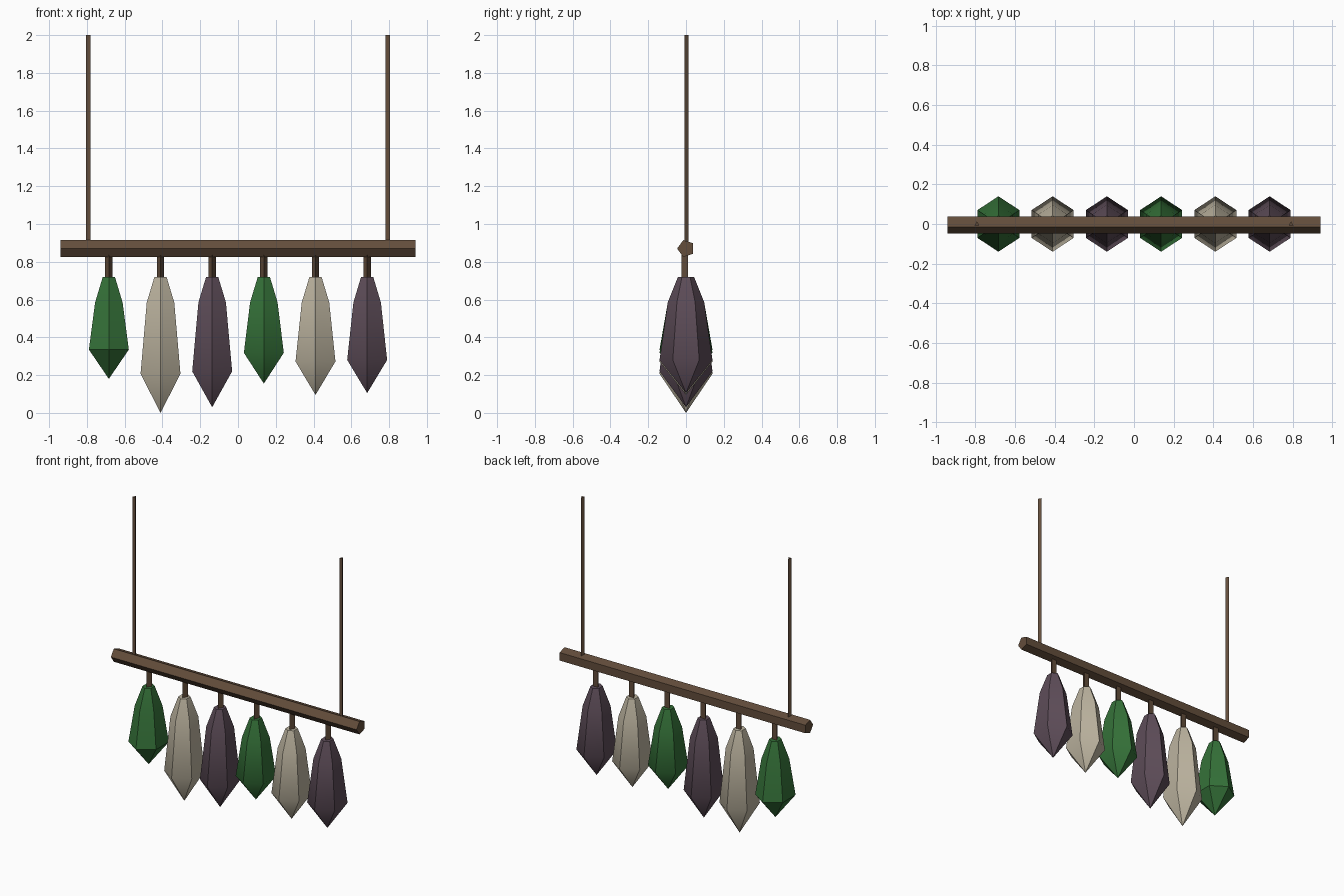
import bpy, bmesh, math
from mathutils import Matrix

if "Cube" in bpy.data.objects:
    bpy.data.objects.remove(bpy.data.objects["Cube"])


def material(name, rgb):
    m = bpy.data.materials.new(name)
    m.diffuse_color = (*rgb, 1)
    m.use_nodes = True
    m.node_tree.nodes["Principled BSDF"].inputs["Base Color"].default_value = m.diffuse_color
    return m


WOOD = material("dark_wood", (0.125, 0.075, 0.044))
GREEN = material("leaf_green", (0.035, 0.165, 0.040))
CREAM = material("pale_stone", (0.50, 0.45, 0.345))
PURPLE = material("dusky_purple", (0.110, 0.073, 0.098))


def finish(bm, name, mat):
    bmesh.ops.recalc_face_normals(bm, faces=bm.faces)
    mesh = bpy.data.meshes.new(name)
    bm.to_mesh(mesh)
    bm.free()
    mesh.materials.append(mat)
    obj = bpy.data.objects.new(name, mesh)
    bpy.context.collection.objects.link(obj)
    return obj


def ring(bm, sides, rx, ry, start, x=0, z=0):
    """Loop of vertices around a vertical axis, start angle in degrees."""
    angles = [math.radians(start + 360 * i / sides) for i in range(sides)]
    return [bm.verts.new((x + rx * math.cos(a), ry * math.sin(a), z)) for a in angles]


def bridge(bm, a, b):
    n = len(a)
    return [bm.faces.new((a[i], a[(i + 1) % n], b[(i + 1) % n], b[i])) for i in range(n)]


def prism(name, sides, r, start, x, z0, z1, mat):
    bm = bmesh.new()
    low = ring(bm, sides, r, r, start, x, z0)
    high = ring(bm, sides, r, r, start, x, z1)
    bridge(bm, low, high)
    bm.faces.new(low)
    bm.faces.new(high)
    return finish(bm, name, mat)


def pendant(name, x, z_wide, z_tip, mat, crisp):
    """Six-sided drop: flat top, shoulder, widest ring, pointed tip."""
    bm = bmesh.new()
    levels = [(0.037, 0.72), (0.084, 0.585), (0.122, z_wide)]
    loops = [ring(bm, 6, r, r * 1.148, 30, x, z) for r, z in levels]
    bm.faces.new(loops[0])
    for a, b in zip(loops, loops[1:]):
        bridge(bm, a, b)
    tip = bm.verts.new((x, 0, z_tip))
    for i in range(6):
        bm.faces.new((loops[2][i], loops[2][(i + 1) % 6], tip))
    # smooth down each facet, keep lengthwise edges and the top rim sharp
    for f in bm.faces:
        f.smooth = True
    for e in bm.edges:
        za, zb = (v.co.z for v in e.verts)
        level = abs(za - zb) < 1e-4
        if not level or za > 0.7 or (crisp and abs(za - z_wide) < 1e-4):
            e.smooth = False
    return finish(bm, name, mat)


# five-sided beam lying along x
beam = prism("beam", 5, 0.047, 180, 0, -0.94, 0.94, WOOD)
# prism axes (x, y, z) become world (z, x, y)
to_x_axis = Matrix(((0, 0, 1, 0), (1, 0, 0, 0), (0, 1, 0, 0.87), (0, 0, 0, 1)))
beam.data.transform(to_x_axis)

# two hanging rods
for side, x in (("left", -0.792), ("right", 0.792)):
    prism(f"{side}_hanging_rod", 3, 0.0138, 90, x, 0.88, 2.0, WOOD)

# six pendants with their stems: widest height, tip height, colour, crisp lower edge
pendants = [
    (0.335, 0.18, GREEN, True),
    (0.207, 0.0, CREAM, False),
    (0.220, 0.03, PURPLE, False),
    (0.318, 0.155, GREEN, False),
    (0.272, 0.095, CREAM, False),
    (0.280, 0.105, PURPLE, False),
]
for i, (z_wide, z_tip, mat, crisp) in enumerate(pendants):
    x = (i - 2.5) * 0.2735
    prism(f"stem_{i + 1}", 3, 0.0225, -90, x, 0.71, 0.86, WOOD)
    pendant(f"pendant_{i + 1}", x, z_wide, z_tip, mat, crisp)
